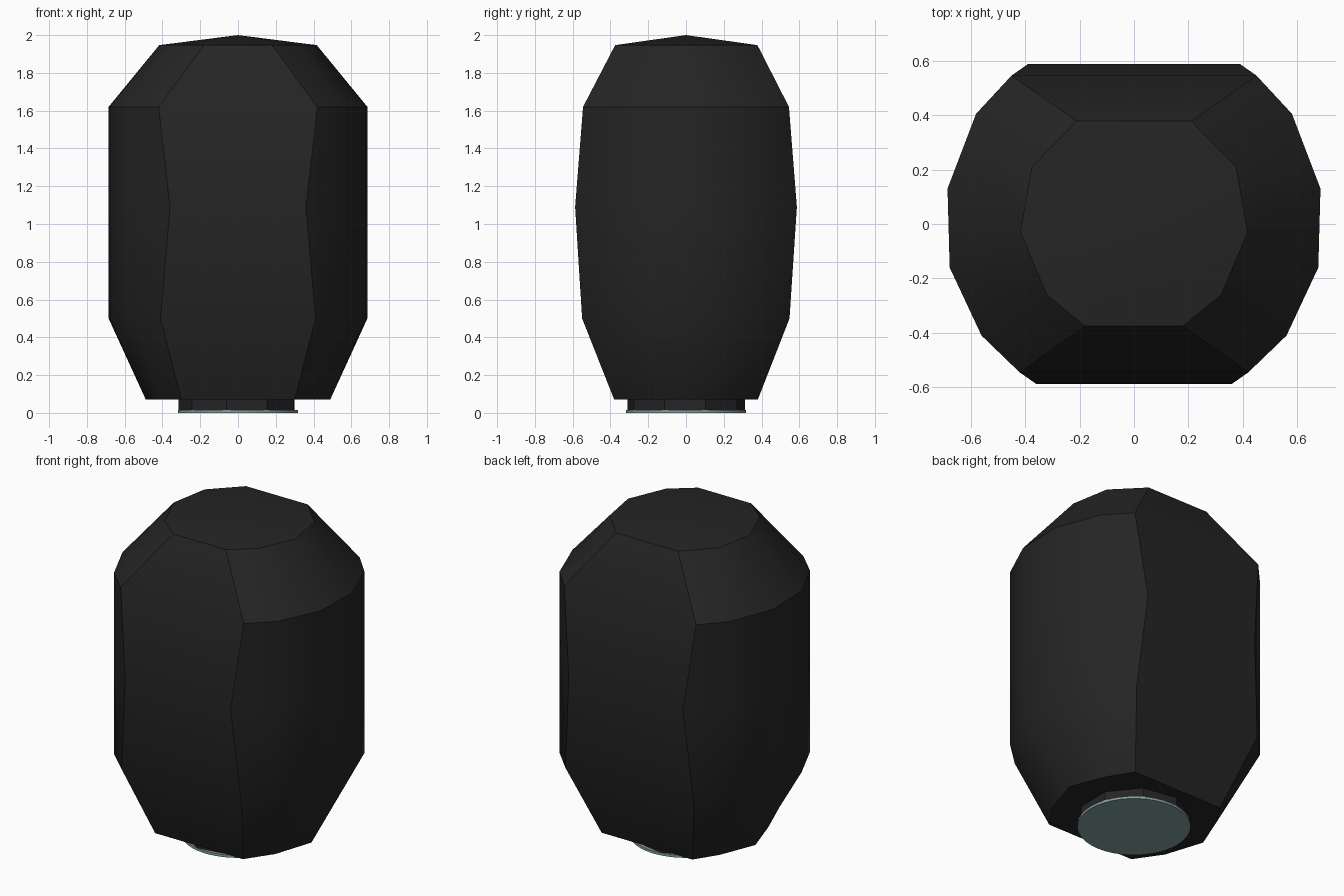
import bpy, bmesh, math

cube = bpy.data.objects.get("Cube")
if cube:
    bpy.data.objects.remove(cube, do_unlink=True)


def material(name, color):
    m = bpy.data.materials.new(name)
    m.use_nodes = True
    m.diffuse_color = (*color, 1)
    bsdf = m.node_tree.nodes["Principled BSDF"]
    bsdf.inputs["Base Color"].default_value = (*color, 1)
    bsdf.inputs["Roughness"].default_value = 0.6
    return m


def finish(bm, name, mat):
    """Weld, orient and turn a bmesh into a shaded object."""
    bmesh.ops.remove_doubles(bm, verts=bm.verts, dist=0.0005)
    bmesh.ops.recalc_face_normals(bm, faces=bm.faces)
    mesh = bpy.data.meshes.new(name)
    bm.to_mesh(mesh)
    bm.free()
    mesh.materials.append(mat)
    ob = bpy.data.objects.new(name, mesh)
    bpy.context.collection.objects.link(ob)
    bpy.ops.object.select_all(action="DESELECT")
    ob.select_set(True)
    bpy.context.view_layer.objects.active = ob
    bpy.ops.object.shade_smooth_by_angle()
    return ob


def loft(rings):
    """Skin neighbouring rings with quads; returns bmesh and vertex rings."""
    bm = bmesh.new()
    vr = [[bm.verts.new(p) for p in ring] for ring in rings]
    n = len(vr[0])
    for lo, hi in zip(vr, vr[1:]):
        for i in range(n):
            j = (i + 1) % n
            bm.faces.new((lo[i], lo[j], hi[j], hi[i]))
    return bm, vr


def mirrored(half, z):
    """Full ring from the half outline on +x, front to back."""
    pts = half + [(-x, y) for x, y in reversed(half)]
    return [(x, y, z) for x, y in pts]


def barrel(front, back):
    """Widest outline: shared rounded side with its own panel corners."""
    return [front, (.56, -.41), (.677, -.16), (.685, .13), (.58, .405), back]


black = material("matte black", (.018, .018, .018))
glass = material("pale teal glass", (.23, .35, .35))

# Faceted body with flat front and back panels and a low pointed cap
bottom = [(.30, -.38), (.41, -.22), (.488, .02), (.488, .02), (.40, .24), (.31, .38)]
top = [(.18, -.375), (.32, -.26), (.417, -.03), (.417, -.03), (.375, .21), (.21, .378)]
body, rings = loft([
    mirrored(bottom, .07),
    mirrored(barrel((.41, -.55), (.44, .548)), .50),
    mirrored(barrel((.36, -.587), (.39, .587)), 1.09),
    mirrored(barrel((.42, -.545), (.45, .545)), 1.62),
    mirrored(top, 1.947),
])
body.faces.new(rings[0])
apex = body.verts.new((0, 0, 2))
for a, b in zip(rings[-1], rings[-1][1:] + rings[-1][:1]):
    body.faces.new((a, b, apex))
finish(body, "body", black)


def drum(name, radius, sides, z0, z1, turn, mat):
    """Closed upright prism."""
    circle = [(radius * math.cos(turn + math.tau * i / sides),
               radius * math.sin(turn + math.tau * i / sides)) for i in range(sides)]
    bm, vr = loft([[(x, y, z) for x, y in circle] for z in (z0, z1)])
    bm.faces.new(vr[0])
    bm.faces.new(vr[1])
    return finish(bm, name, mat)


# Nine-sided neck and the round disc under it
drum("neck", .315, 9, .012, .075, math.radians(19), black)
drum("base_disc", .317, 40, 0, .015, 0, glass)
